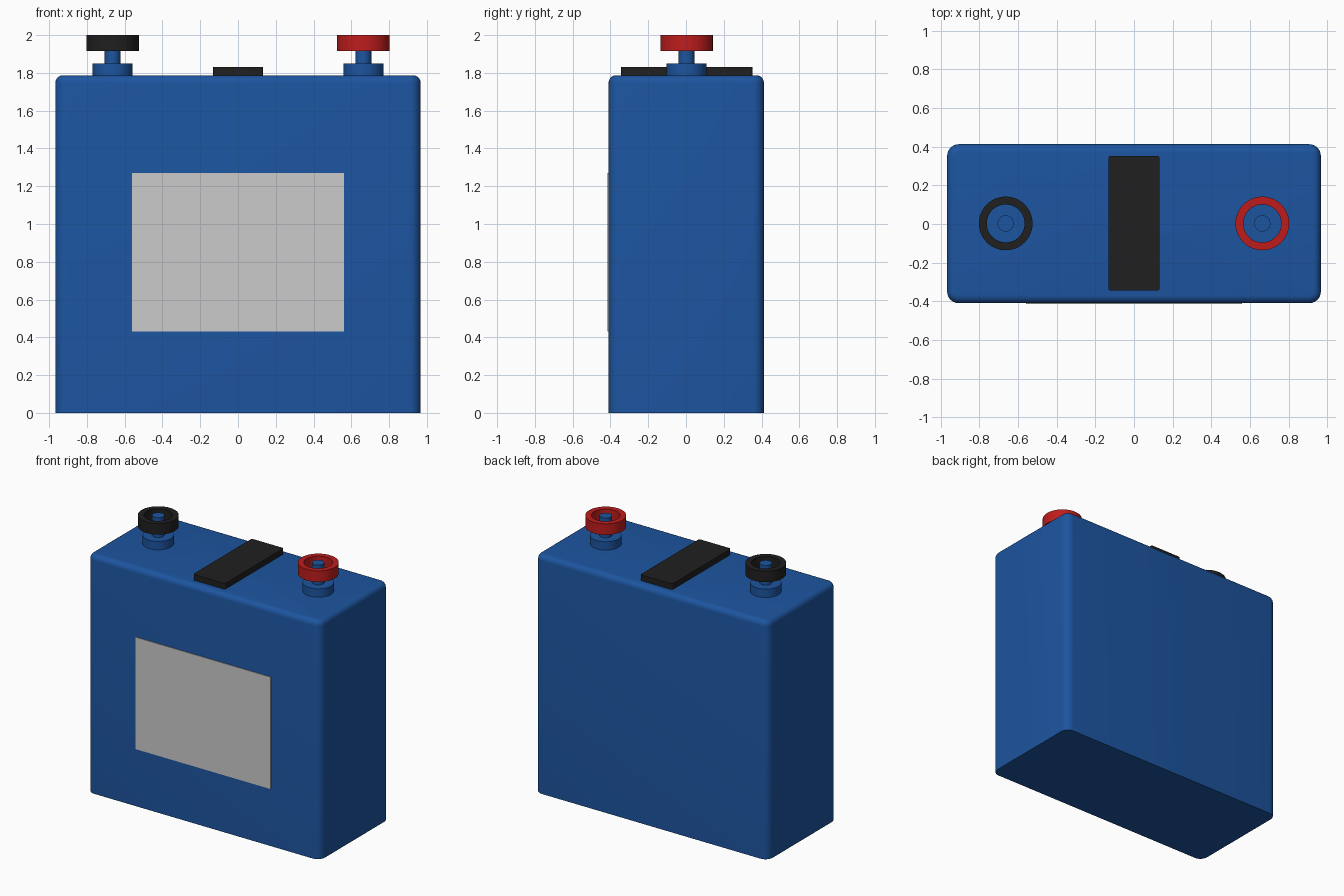
import bpy, bmesh, math

if "Cube" in bpy.data.objects:
    bpy.data.objects.remove(bpy.data.objects["Cube"])

def mat(name, rgb):
    m = bpy.data.materials.new(name)
    m.diffuse_color = (*rgb, 1)
    m.use_nodes = True
    m.node_tree.nodes["Principled BSDF"].inputs["Base Color"].default_value = m.diffuse_color
    return m

BLUE = mat("blue", (0.012, 0.09, 0.35))
BLACK = mat("black", (0.014, 0.014, 0.014))
RED = mat("red", (0.52, 0.012, 0.012))
PALE = mat("pale_grey", (0.65, 0.65, 0.62))

def finish(bm, name, material, loc=(0, 0, 0)):
    bmesh.ops.recalc_face_normals(bm, faces=bm.faces)
    me = bpy.data.meshes.new(name)
    bm.to_mesh(me)
    bm.free()
    ob = bpy.data.objects.new(name, me)
    bpy.context.collection.objects.link(ob)
    ob.location = loc
    me.materials.append(material)
    bpy.ops.object.select_all(action='DESELECT')
    ob.select_set(True)
    bpy.context.view_layer.objects.active = ob
    bpy.ops.object.shade_smooth_by_angle(angle=math.radians(35))
    return ob

def box(name, lo, hi, material, corner=0, top=0):
    """Box with rounded upright corners and a rounded top rim."""
    bm = bmesh.new()
    bmesh.ops.create_cube(bm, size=1)
    for v in bm.verts:
        v.co = [lo[i] + (v.co[i] + 0.5) * (hi[i] - lo[i]) for i in range(3)]
    if corner:
        edges = [e for e in bm.edges if abs(e.verts[0].co.z - e.verts[1].co.z) > 1e-4]
        bmesh.ops.bevel(bm, geom=edges, offset=corner, segments=6, profile=0.5, affect='EDGES')
    if top:
        edges = [e for e in bm.edges if all(abs(v.co.z - hi[2]) < 1e-4 for v in e.verts)]
        bmesh.ops.bevel(bm, geom=edges, offset=top, segments=5, profile=0.5, affect='EDGES')
    return finish(bm, name, material)

def lathe(name, profile, loc, material, closed=False, n=48):
    """Spin (radius, z) points about z; solid profiles start and end on the axis."""
    bm = bmesh.new()
    vs = [bm.verts.new((r, 0, z)) for r, z in profile]
    es = [bm.edges.new(p) for p in zip(vs, vs[1:])]
    if closed:
        es.append(bm.edges.new((vs[-1], vs[0])))
    bmesh.ops.spin(bm, geom=vs + es, cent=(0, 0, 0), axis=(0, 0, 1),
                   angle=2 * math.pi, steps=n)
    bmesh.ops.remove_doubles(bm, verts=bm.verts, dist=1e-5)
    return finish(bm, name, material, loc)

# Case, label plate and vent strip
box("case", (-0.967, -0.41, 0), (0.967, 0.413, 1.787), BLUE, corner=0.06, top=0.04)
box("front_label", (-0.56, -0.415, 0.43), (0.56, -0.405, 1.27), PALE)
box("vent_strip", (-0.133, -0.345, 1.78), (0.133, 0.353, 1.83), BLACK, corner=0.015)

# Terminals: stepped collar and post with a coloured ring around the top
for side, name, colour in ((-1, "negative", BLACK), (1, "positive", RED)):
    loc = (side * 0.664, 0.003, 0)
    lathe(name + "_terminal_post",
          [(0, 1.78), (0.106, 1.78), (0.106, 1.85), (0.042, 1.85), (0.042, 1.998), (0, 1.998)],
          loc, BLUE)
    lathe(name + "_terminal_ring",
          [(0.098, 1.917), (0.139, 1.917), (0.139, 2.0), (0.098, 2.0)],
          loc, colour, closed=True)
